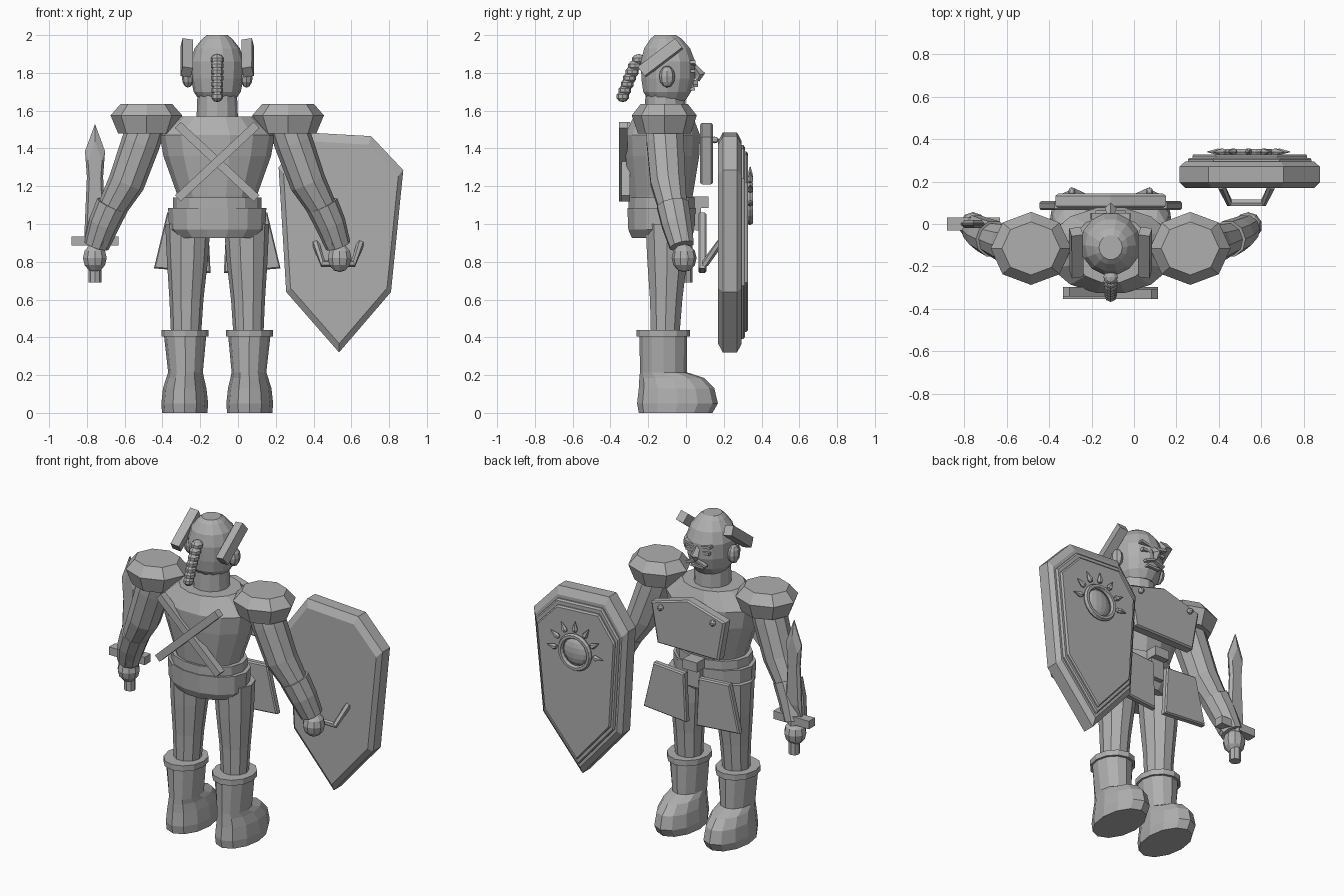
import bpy, bmesh, math
from mathutils import Vector, Matrix

if "Cube" in bpy.data.objects:
    bpy.data.objects.remove(bpy.data.objects["Cube"])

CX, CY = -0.11, -0.11          # body axis
grey = bpy.data.materials.new("stone_grey")
grey.diffuse_color = (0.43, 0.43, 0.43, 1)
grey.use_nodes = True
grey.node_tree.nodes["Principled BSDF"].inputs["Base Color"].default_value = grey.diffuse_color


def finish(name, bm):
    bmesh.ops.recalc_face_normals(bm, faces=bm.faces)
    me = bpy.data.meshes.new(name)
    bm.to_mesh(me)
    bm.free()
    me.materials.append(grey)
    ob = bpy.data.objects.new(name, me)
    bpy.context.collection.objects.link(ob)
    return ob


def skin(name, rings):
    """Join equal-length point rings and cap both ends."""
    bm = bmesh.new()
    vs = [[bm.verts.new(p) for p in r] for r in rings]
    n = len(vs[0])
    for a, b in zip(vs, vs[1:]):
        for i in range(n):
            bm.faces.new((a[i], a[(i + 1) % n], b[(i + 1) % n], b[i]))
    bm.faces.new(vs[0])
    bm.faces.new(vs[-1])
    return finish(name, bm)


def loft(name, rows, n=12):
    """rows: (z, cx, cy, rx, ry) ellipses stacked upward."""
    return skin(name, [[(cx + rx * math.cos(2 * math.pi * i / n),
                         cy + ry * math.sin(2 * math.pi * i / n), z)
                        for i in range(n)] for z, cx, cy, rx, ry in rows])


def tube(name, path, radii, n=10):
    pts = [Vector(p) for p in path]
    rings = []
    for i, p in enumerate(pts):
        t = (pts[min(i + 1, len(pts) - 1)] - pts[max(i - 1, 0)]).normalized()
        ref = Vector((0, 1, 0)) if abs(t.y) < 0.8 else Vector((0, 0, 1))
        u = t.cross(ref).normalized()
        v = t.cross(u)
        rings.append([p + radii[i] * (u * math.cos(2 * math.pi * k / n) + v * math.sin(2 * math.pi * k / n))
                      for k in range(n)])
    return skin(name, rings)


def plate(name, outline, y0, y1, bevel=0.01, shrink=0.93):
    """Outline in x,z extruded along y with chamfered rims."""
    cx = (min(p[0] for p in outline) + max(p[0] for p in outline)) / 2
    cz = (min(p[1] for p in outline) + max(p[1] for p in outline)) / 2
    small = [(cx + (x - cx) * shrink, cz + (z - cz) * shrink) for x, z in outline]
    layers = [(y0, small), (y0 + bevel, outline), (y1 - bevel, outline), (y1, small)]
    return skin(name, [[(x, y, z) for x, z in o] for y, o in layers])


def box(name, c, size, rot=(0, 0, 0)):
    bm = bmesh.new()
    bmesh.ops.create_cube(bm, size=1)
    bm.transform(Matrix.Diagonal((*size, 1)))
    ob = finish(name, bm)
    ob.location, ob.rotation_euler = c, rot
    return ob


def ball(name, c, r, seg=10, rings=6):
    bm = bmesh.new()
    bmesh.ops.create_uvsphere(bm, u_segments=seg, v_segments=rings, radius=1)
    bm.transform(Matrix.Translation(c) @ Matrix.Diagonal((*r, 1)))
    return finish(name, bm)


# torso, belts and neck
loft("torso", [(1.10, CX, -.13, .20, .16), (1.15, CX, -.13, .21, .17), (1.36, CX, -.125, .285, .20),
               (1.47, CX, -.125, .305, .205), (1.57, CX, -.12, .19, .16)], 14)
loft("upper_belt", [(1.07, CX, -.13, .235, .18), (1.14, CX, -.13, .235, .18)], 14)
loft("hip_belt", [(.925, CX, -.13, .21, .16), (.97, CX, -.13, .255, .18), (1.085, CX, -.13, .26, .185)], 14)
loft("neck", [(1.55, CX, CY, .11, .11), (1.68, CX, CY, .105, .105)])
box("buckle", (CX, .075, 1.115), (.10, .09, .06))
box("belt_flap", (CX, .065, 1.03), (.09, .03, .13))

# head
loft("head", [(1.655, CX, -.10, .095, .10), (1.70, CX, -.10, .125, .13), (1.77, CX, -.095, .139, .145),
              (1.86, CX, -.095, .142, .147), (1.93, CX, -.10, .12, .125), (1.98, CX, -.105, .08, .085),
              (2.0, CX, -.11, .055, .058)], 14)
tube("nose", [(CX, .03, 1.85), (CX, .075, 1.79), (CX, .06, 1.76)], [.012, .028, .012], 4)
box("mouth", (CX, .035, 1.715), (.09, .025, .014))
for i in range(7):
    t = i / 6
    ball("braid_bead", (CX, -.25 - .085 * t ** .8, 1.87 - .195 * t),
         (.036 - .004 * t, .038 - .004 * t, .03), 8, 5)

# parts on both sides
for s in (-1, 1):
    X = lambda d: CX + s * d
    box("eye", (X(.055), .035, 1.81), (.05, .025, .018))
    box("brow", (X(.058), .036, 1.85), (.07, .03, .016), (0, s * -.2, 0))
    box("moustache", (X(.035), .05, 1.745), (.07, .025, .014), (0, s * .35, 0))
    ball("ear", (X(.155), -.10, 1.78), (.033, .042, .058), 8, 6)
    box("side_hair", (X(.162), -.135, 1.88), (.055, .25, .062), (.66, s * -.15, s * -.12))

    # shoulder, arm, gauntlet and hand
    loft("shoulder_pad", [(1.48, X(.375), -.115, .15, .14), (1.575, X(.375), -.115, .19, .172),
                          (1.635, X(.375), -.115, .137, .125)], 8)
    tube("arm", [(X(.36), -.115, 1.56), (X(.405), -.11, 1.43), (X(.48), -.095, 1.22),
                 (X(.57), -.065, 1.06), (X(.625), -.035, .90)], [.10, .103, .097, .075, .06])
    tube("gauntlet", [(X(.555), -.07, 1.10), (X(.60), -.05, 1.0), (X(.64), -.022, .885)],
         [.088, .082, .068])
    ball("hand", (X(.648), -.01, .82), (.066, .066, .075))

    # leg and boot
    loft("leg", [(.42, X(.165), -.11, .08, .08), (.60, X(.163), -.105, .09, .09),
                 (.80, X(.158), -.10, .108, .11), (1.0, X(.155), -.10, .12, .12)], 10)
    loft("boot", [(0, X(.172), -.055, .12, .195), (.05, X(.172), -.045, .124, .214),
                  (.13, X(.172), -.05, .115, .20), (.185, X(.17), -.075, .10, .172),
                  (.215, X(.168), -.12, .092, .124), (.42, X(.17), -.12, .113, .126)], 12)
    loft("boot_cuff", [(.405, X(.17), -.12, .124, .142), (.44, X(.17), -.12, .124, .142)], 12)

    # hip plates and chest pins
    plate("hip_plate", [(X(.265), 1.06), (X(.335), .765), (X(.035), .74), (X(.05), 1.045)],
          .065, .108, .008, .95)
    ball("chest_pin", (X(.183), .15, 1.445), (.018, .025, .018), 8, 5)

    # crossed bars on the back
    box("back_bar", (CX, -.325 - s * .006, 1.33), (.045, .045, .57), (0, s * .82, 0))

# chest plate
plate("chest_plate", [(CX - .26, 1.46), (CX, 1.535), (CX + .26, 1.46), (CX + .215, 1.21), (CX - .215, 1.21)],
      .075, .143, .01, .95)

# sword in the left-hand side
SX = -.757
plate("sword_blade", [(SX, 1.53), (SX - .053, 1.385), (SX - .043, 1.25), (SX - .058, .91),
                      (SX + .058, .91), (SX + .043, 1.25), (SX + .053, 1.385)], -.02, .02, .016, .7)
box("sword_guard", (SX, 0, .91), (.25, .06, .05))
loft("sword_grip", [(.69, SX, 0, .034, .034), (.90, SX, 0, .034, .034)], 8)

# shield
HX, HZ = .54, 1.11
shield = [(.215, 1.30), (.35, 1.485), (.705, 1.465), (.875, 1.285), (.81, .64), (.535, .32), (.255, .64)]
plate("shield_body", shield, .17, .295, .025, .92)
mx, mz = .545, .92
for name, k, y0, y1 in (("shield_step", .88, .28, .312), ("shield_panel", .82, .30, .328)):
    plate(name, [(mx + (x - mx) * k, mz + (z - mz) * k) for x, z in shield], y0, y1, .008, .98)

# shield emblem: boss, ring and rays
ball("emblem_boss", (HX, .325, HZ), (.085, .03, .085), 14, 8)
bm = bmesh.new()
N, M = 20, 6
ring = [[bm.verts.new((HX + (.1 + .016 * math.cos(b)) * math.cos(a), .338 + .018 * math.sin(b),
                       HZ + (.1 + .016 * math.cos(b)) * math.sin(a)))
         for b in (2 * math.pi * j / M for j in range(M))] for a in (2 * math.pi * i / N for i in range(N))]
for i in range(N):
    for j in range(M):
        p, q = ring[i], ring[(i + 1) % N]
        bm.faces.new((p[j], q[j], q[(j + 1) % M], p[(j + 1) % M]))
finish("emblem_ring", bm)
for i in range(7):
    a = math.pi * i / 6
    d = Vector((math.cos(a), 0, math.sin(a)))
    c = Vector((HX, .34, HZ))
    tube("emblem_ray", [c + d * .13, c + d * .145, c + d * .195], [.012, .018, .002], 6)

# shield handle
tube("shield_handle", [(.41, .18, .90), (.45, .10, .79), (.61, .10, .79), (.65, .18, .90)], [.02] * 4, 6)
